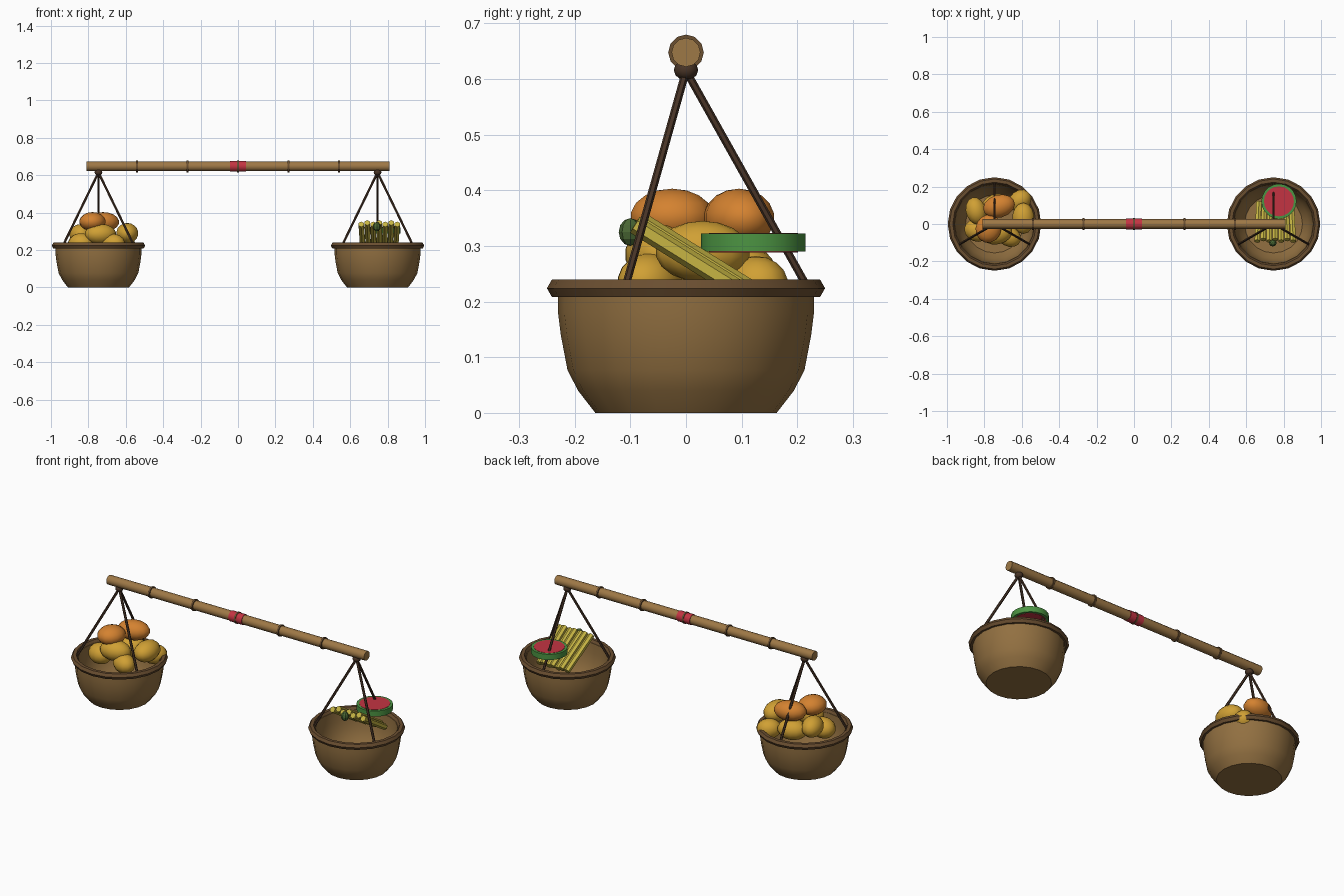
import bpy, bmesh, math
from mathutils import Vector, Matrix

if "Cube" in bpy.data.objects:
    bpy.data.objects.remove(bpy.data.objects["Cube"])


def mat(name, r, g, b):
    lin = [((c / 255 + 0.055) / 1.055) ** 2.4 for c in (r, g, b)]
    m = bpy.data.materials.new(name)
    m.diffuse_color = (*lin, 1)
    m.use_nodes = True
    m.node_tree.nodes["Principled BSDF"].inputs["Base Color"].default_value = m.diffuse_color
    return m


BAMBOO = mat("bamboo_brown", 158, 120, 70)
WICKER = mat("wicker_brown", 146, 112, 65)
TRIM = mat("trim_brown", 106, 78, 48)
ROPE = mat("rope_dark", 72, 52, 38)
RED = mat("cloth_red", 196, 52, 66)
YELLOW = mat("mango_yellow", 208, 160, 52)
ORANGE = mat("papaya_orange", 212, 130, 48)
CANE = mat("cane_yellow", 200, 182, 68)
RIND = mat("rind_green", 76, 148, 66)
STEM = mat("stem_green", 74, 104, 52)


def finish(bm, name, material, angle=40):
    bmesh.ops.recalc_face_normals(bm, faces=bm.faces)
    me = bpy.data.meshes.new(name)
    bm.to_mesh(me)
    bm.free()
    ob = bpy.data.objects.new(name, me)
    bpy.context.collection.objects.link(ob)
    me.materials.append(material)
    bpy.ops.object.select_all(action='DESELECT')
    ob.select_set(True)
    bpy.context.view_layer.objects.active = ob
    if angle:
        bpy.ops.object.shade_smooth_by_angle(angle=math.radians(angle))
    return ob


def rod(name, a, b, r, sides, material, angle=40):
    a, b = Vector(a), Vector(b)
    d = b - a
    bm = bmesh.new()
    m = Matrix.Translation((a + b) / 2) @ d.to_track_quat('Z', 'Y').to_matrix().to_4x4()
    bmesh.ops.create_cone(bm, cap_ends=True, segments=sides, radius1=r, radius2=r,
                          depth=d.length, matrix=m)
    return finish(bm, name, material, angle)


def ball(name, loc, size, material, turn=0, seg=14, rings=9, angle=60):
    bm = bmesh.new()
    m = (Matrix.Translation(loc) @ Matrix.Rotation(math.radians(turn), 4, 'Z')
         @ Matrix.Diagonal((*size, 1)))
    bmesh.ops.create_uvsphere(bm, u_segments=seg, v_segments=rings, radius=1, matrix=m)
    return finish(bm, name, material, angle)


def lathe(name, profile, sides, material, loc, closed=False, angle=40):
    """Turn a (radius, z) profile round the z axis."""
    bm = bmesh.new()
    rows = []
    for r, z in profile:
        if r == 0:
            rows.append([bm.verts.new((0, 0, z))] * sides)
        else:
            rows.append([bm.verts.new((r * math.cos(2 * math.pi * i / sides),
                                       r * math.sin(2 * math.pi * i / sides), z))
                         for i in range(sides)])
    pairs = list(zip(rows, rows[1:])) + ([(rows[-1], rows[0])] if closed else [])
    for p, q in pairs:
        for i in range(sides):
            j = (i + 1) % sides
            bm.faces.new(list(dict.fromkeys((p[i], p[j], q[j], q[i]))))
    bmesh.ops.translate(bm, vec=loc, verts=bm.verts)
    return finish(bm, name, material, angle)


PZ, BX = 0.648, 0.746

# carrying pole with nodes and a red cloth wrap
rod("pole", (-0.81, 0, PZ), (0.81, 0, PZ), 0.026, 12, BAMBOO)
rod("cloth_wrap", (-0.042, 0, PZ), (0.042, 0, PZ), 0.029, 12, RED)
for i in range(-2, 3):
    x = i * 0.27
    rod("pole_node", (x - 0.005, 0, PZ), (x + 0.005, 0, PZ), 0.032, 12, TRIM)

# baskets: double-walled bowl, six-sided rim ring, knot and three ropes
BOWL = [(0, 0), (0.163, 0), (0.194, 0.04), (0.213, 0.077), (0.225, 0.14),
        (0.23, 0.18), (0.23, 0.225), (0.212, 0.225), (0.21, 0.17), (0.202, 0.12),
        (0.185, 0.07), (0.155, 0.025), (0, 0.025)]
RIM = [(0.232 + 0.018 * math.cos(k * math.pi / 3), 0.224 + 0.018 * math.sin(k * math.pi / 3))
       for k in range(6)]
for side, tag in ((-1, "left"), (1, "right")):
    x = side * BX
    lathe(tag + "_basket", BOWL, 20, WICKER, (x, 0, 0))
    lathe(tag + "_basket_rim", RIM, 20, TRIM, (x, 0, 0), closed=True)
    ball(tag + "_knot", (x, 0, 0.616), (0.022, 0.022, 0.018), ROPE, seg=10, rings=6)
    for a in (90, 210, 330):
        t = math.radians(a)
        rod(tag + "_rope", (x, 0, 0.615),
            (x + 0.217 * math.cos(t), 0.217 * math.sin(t), 0.228), 0.007, 6, ROPE)

# fruit heap in the left basket: location, half sizes, turn
for loc, size, turn in [
        ((-0.735, -0.05, 0.285), (0.085, 0.06, 0.055), 10),
        ((-0.592, 0.03, 0.29), (0.06, 0.085, 0.055), 0),
        ((-0.845, 0.07, 0.283), (0.055, 0.075, 0.055), 15),
        ((-0.61, 0.125, 0.23), (0.065, 0.055, 0.052), 40),
        ((-0.84, -0.035, 0.235), (0.07, 0.06, 0.055), -20),
        ((-0.67, -0.065, 0.235), (0.07, 0.055, 0.052), -30),
        ((-0.74, 0.1, 0.25), (0.08, 0.06, 0.055), 20)]:
    ball("mango", loc, size, YELLOW, turn)
for loc, size, turn in [((-0.722, 0.095, 0.35), (0.088, 0.062, 0.053), 15),
                        ((-0.778, -0.025, 0.352), (0.07, 0.077, 0.051), -15)]:
    ball("papaya", loc, size, ORANGE, turn)

# leaning bundle of canes with a green stem in the right basket
for i in range(7):
    u = i - 3
    lift = 0.004 if i % 2 else -0.004
    rod("cane", (0.755 + u * 0.032, -0.088 + lift, 0.342 + lift),
        (0.755 + u * 0.029, 0.12 + lift, 0.213 + lift), 0.0165, 6, CANE, 0)
ball("bundle_stem", (0.742, -0.1, 0.325), (0.021, 0.021, 0.025), STEM, seg=8, rings=6, angle=0)

# melon slice: rind disc with thin flesh plates on both faces
MX, MY = 0.775, 0.121
rod("melon_rind", (MX, MY, 0.29), (MX, MY, 0.322), 0.094, 20, RIND)
rod("melon_flesh_top", (MX, MY, 0.32), (MX, MY, 0.3235), 0.08, 20, RED)
rod("melon_flesh_bottom", (MX, MY, 0.2885), (MX, MY, 0.292), 0.08, 20, RED)
